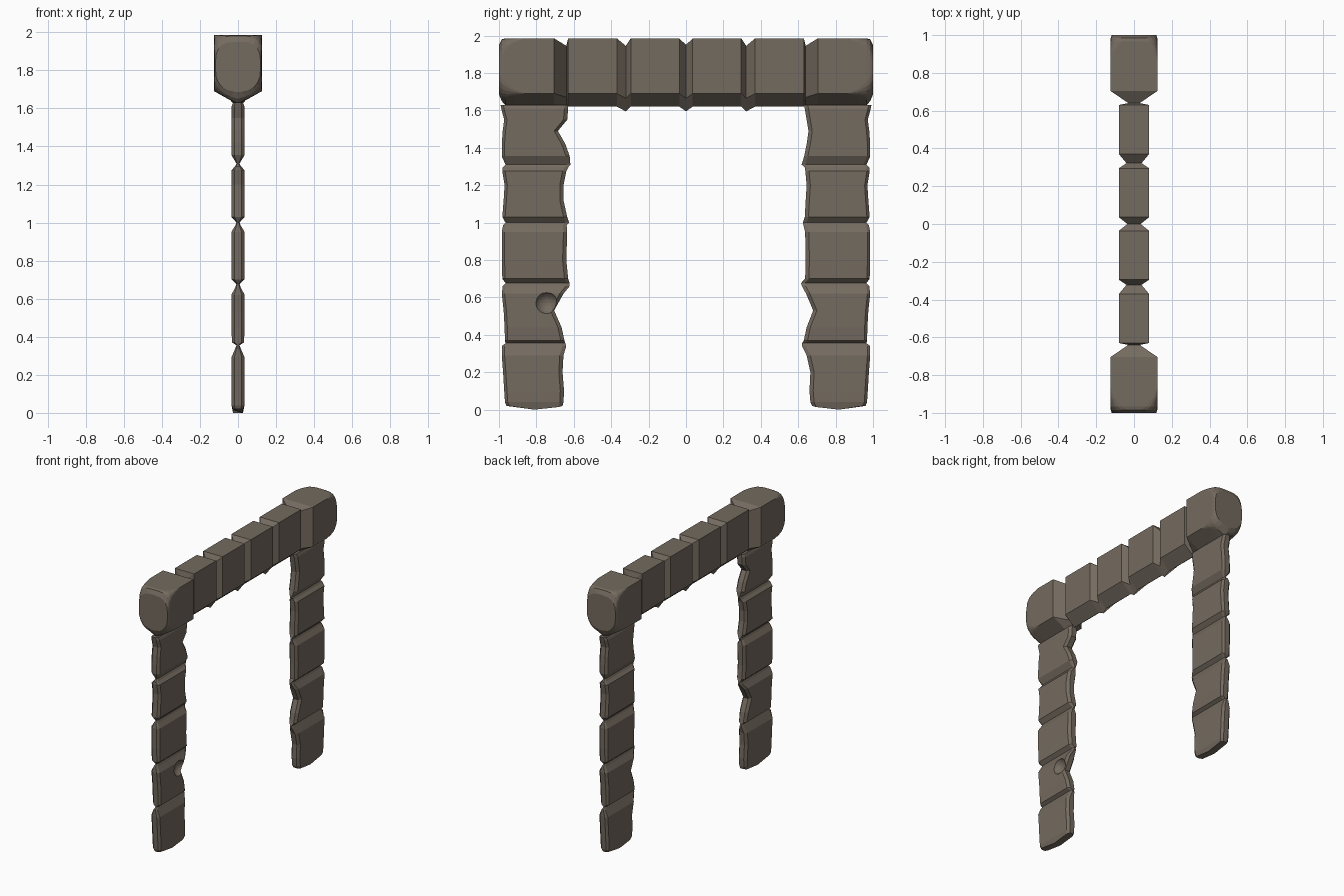
import bpy, bmesh

stone = bpy.data.materials.new("stone")
stone.diffuse_color = (0.175, 0.145, 0.115, 1)


def loft(name, rings):
    """Skin a list of equal-length point rings and cap both ends."""
    bm = bmesh.new()
    loops = [[bm.verts.new(p) for p in ring] for ring in rings]
    n = len(loops[0])
    for a, b in zip(loops, loops[1:]):
        for i in range(n):
            j = (i + 1) % n
            bm.faces.new((a[i], a[j], b[j], b[i]))
    bm.faces.new(loops[0])
    bm.faces.new(loops[-1])
    bmesh.ops.remove_doubles(bm, verts=bm.verts, dist=0.0004)
    bmesh.ops.recalc_face_normals(bm, faces=bm.faces)
    me = bpy.data.meshes.new(name)
    bm.to_mesh(me)
    bm.free()
    ob = bpy.data.objects.new(name, me)
    bpy.context.collection.objects.link(ob)
    me.materials.append(stone)
    return ob


def arc(p, corner, q, steps=5):
    """Quadratic curve that rounds off a corner."""
    pts = []
    for k in range(steps + 1):
        t = k / steps
        pts.append(tuple((1 - t) ** 2 * a + 2 * t * (1 - t) * b + t * t * c
                         for a, b, c in zip(p, corner, q)))
    return pts


# Lintel: wedge-bottomed section swept along y, pinched at each joint
def lintel_ring(y, w, top, low, bottom, c):
    slope = (low - bottom) / w
    half = arc((w - c, top), (w, top), (w, top - c))
    half += arc((w, low + c), (w, low), (w - c, low - c * slope))
    ring = [(x, y, z) for x, z in half] + [(0, y, bottom)]
    return ring + [(-x, y, z) for x, z in reversed(half)]


# y, half width, top, side bottom, wedge tip, corner rounding
half_lintel = [
    (0.036, 0.08, 1.985, 1.69, 1.62, 0),
    (0.295, 0.08, 1.985, 1.69, 1.62, 0),
    (0.322, 0.04, 1.945, 1.665, 1.595, 0),
    (0.37, 0.08, 1.985, 1.69, 1.62, 0),
    (0.63, 0.08, 1.985, 1.69, 1.62, 0),
    (0.64, 0.03, 1.945, 1.67, 1.62, 0),
    (0.705, 0.125, 1.985, 1.69, 1.622, 0),
    (0.86, 0.125, 1.985, 1.69, 1.622, 0),
    (0.92, 0.125, 1.985, 1.69, 1.622, 0.025),
    (0.965, 0.125, 1.985, 1.69, 1.625, 0.06),
    (0.985, 0.123, 1.98, 1.69, 1.65, 0.085),
    (1.0, 0.118, 1.95, 1.70, 1.685, 0.1),
]
centre = (0, 0.035, 1.95, 1.665, 1.595, 0)
stations = [(-s[0],) + s[1:] for s in reversed(half_lintel)] + [centre] + half_lintel
loft("lintel", [lintel_ring(*s) for s in stations])

# Pillars: z, half thickness, outer edge (distance from centre)
levels = [
    (0.0, 0.026, 0.96), (0.04, 0.034, 0.968), (0.10, 0.035, 0.972),
    (0.20, 0.035, 0.978), (0.29, 0.035, 0.985), (0.34, 0.014, 0.985),
    (0.355, 0.008, 0.965), (0.37, 0.031, 0.968), (0.44, 0.035, 0.97),
    (0.53, 0.035, 0.975), (0.62, 0.035, 0.985), (0.66, 0.014, 0.98),
    (0.677, 0.008, 0.965), (0.70, 0.033, 0.982), (0.80, 0.035, 0.985),
    (0.95, 0.035, 0.985), (0.985, 0.014, 0.978), (1.0, 0.008, 0.965),
    (1.03, 0.035, 0.982), (1.12, 0.035, 0.975), (1.20, 0.035, 0.97),
    (1.275, 0.035, 0.982), (1.295, 0.016, 0.98), (1.31, 0.008, 0.965),
    (1.355, 0.035, 0.985), (1.42, 0.035, 0.985), (1.49, 0.035, 0.98),
    (1.55, 0.035, 0.972), (1.61, 0.034, 0.988), (1.63, 0.026, 0.992),
]
# Worn inner edge of each pillar at the same levels
left_inner = [0.66, 0.655, 0.652, 0.66, 0.655, 0.64, 0.645, 0.65, 0.665, 0.705,
              0.655, 0.622, 0.622, 0.63, 0.64, 0.635, 0.638, 0.625, 0.635, 0.655,
              0.655, 0.64, 0.63, 0.618, 0.622, 0.645, 0.685, 0.635, 0.63, 0.63]
right_inner = [0.675, 0.665, 0.66, 0.665, 0.645, 0.62, 0.62, 0.63, 0.645, 0.68,
               0.642, 0.62, 0.615, 0.637, 0.64, 0.637, 0.628, 0.625, 0.635, 0.64,
               0.645, 0.638, 0.635, 0.618, 0.632, 0.645, 0.655, 0.645, 0.635, 0.63]


def pillar(name, side, inner_edges):
    rings = []
    for (z, t, out), inn in zip(levels, inner_edges):
        mid = (out + inn) / 2
        lift = 0.02 if z == 0 else 0          # ragged foot
        face = [(0.55, out, lift), (1, out - 0.015, lift), (1, mid, 0),
                (1, inn + 0.02, lift * 0.7), (0.55, inn, lift)]
        ring = [(f * t, side * y, z + d) for f, y, d in face]
        rings.append(ring + [(-x, y, h) for x, y, h in reversed(ring)])
    return loft(name, rings)


left = pillar("left_pillar", -1, left_inner)
pillar("right_pillar", 1, right_inner)

# Chipped hollow on one face of the left pillar
bpy.ops.mesh.primitive_ico_sphere_add(subdivisions=3, radius=0.065,
                                      location=(0.065, -0.745, 0.57))
cutter = bpy.context.object
cutter.name = "chip_cutter"
cutter.hide_render = True
cut = left.modifiers.new("chip", 'BOOLEAN')
cut.operation = 'DIFFERENCE'
cut.object = cutter
bpy.context.view_layer.objects.active = left
bpy.ops.object.modifier_apply(modifier="chip")
bpy.data.objects.remove(cutter)
